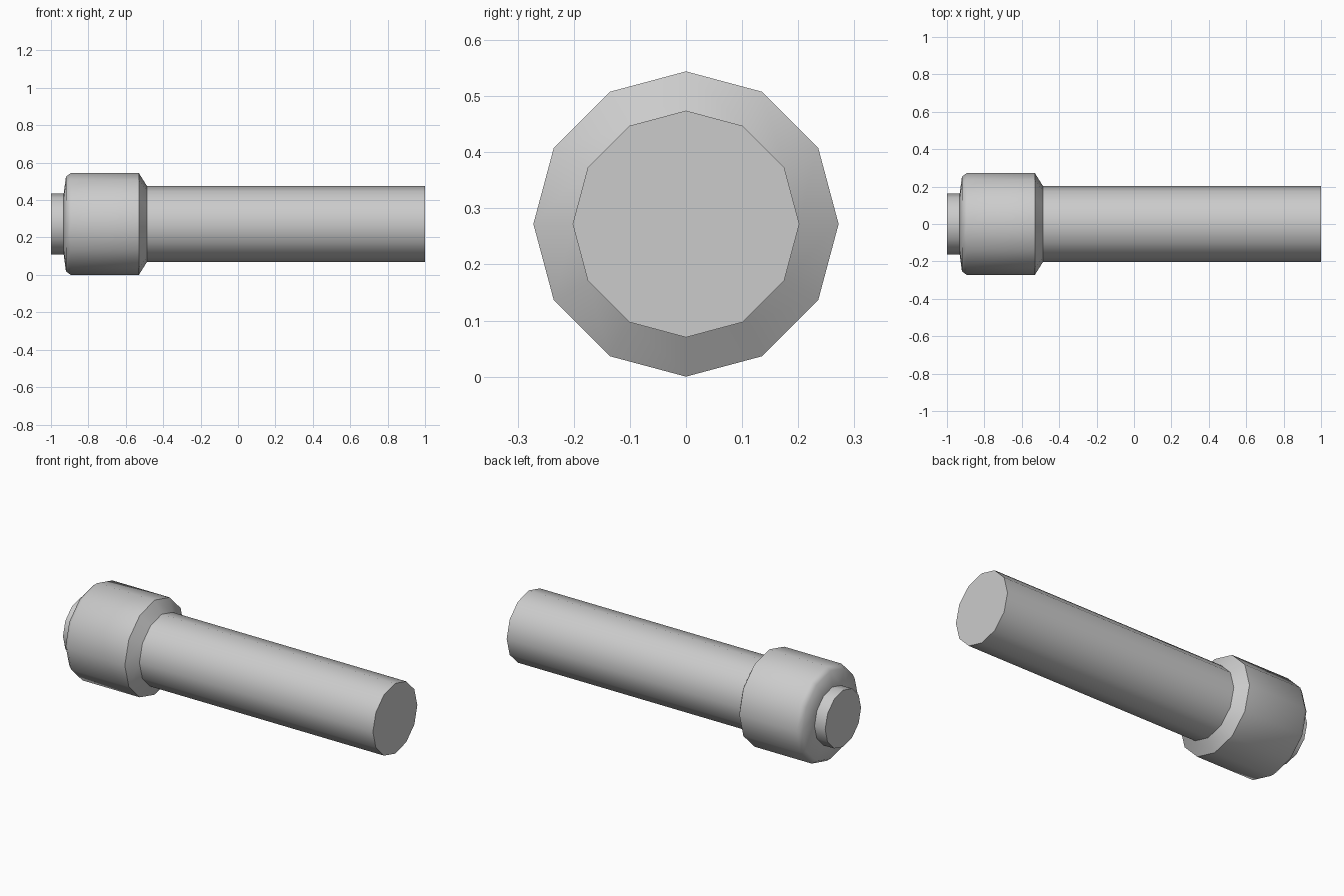
import bpy, bmesh, math

cube = bpy.data.objects.get("Cube")
if cube:
    bpy.data.objects.remove(cube, do_unlink=True)

SIDES = 12
AXIS_Z = 0.272

grey = bpy.data.materials.new("light grey")
grey.use_nodes = True
colour = (0.6, 0.6, 0.6, 1)
grey.diffuse_color = colour
grey.node_tree.nodes["Principled BSDF"].inputs["Base Color"].default_value = colour


def lathe(name, profile, cap_start=False, cap_end=False):
    """Turn (x, radius) points around the long axis."""
    bm = bmesh.new()
    rings = []
    for x, r in profile:
        angles = [2 * math.pi * i / SIDES for i in range(SIDES)]
        rings.append([bm.verts.new((x, r * math.sin(a), AXIS_Z + r * math.cos(a)))
                      for a in angles])
    for a, b in zip(rings, rings[1:]):
        for i in range(SIDES):
            j = (i + 1) % SIDES
            bm.faces.new((a[i], a[j], b[j], b[i]))
    if cap_start:
        bm.faces.new(rings[0][::-1])
    if cap_end:
        bm.faces.new(rings[-1])
    # Wind every face outward from the axis or the ends
    bm.normal_update()
    side = bm.faces[0] if hasattr(bm.faces, "ensure_lookup_table") and not bm.faces.ensure_lookup_table() else None
    bmesh.ops.recalc_face_normals(bm, faces=bm.faces[:])
    bm.normal_update()
    for f in bm.faces:
        c = f.calc_center_median()
        if abs(f.normal.x) < 0.9 and f.normal.y * c.y + f.normal.z * (c.z - AXIS_Z) < 0:
            bmesh.ops.reverse_faces(bm, faces=bm.faces[:])
            break
    mesh = bpy.data.meshes.new(name)
    bm.to_mesh(mesh)
    bm.free()
    mesh.materials.append(grey)
    obj = bpy.data.objects.new(name, mesh)
    bpy.context.collection.objects.link(obj)
    bpy.ops.object.select_all(action="DESELECT")
    obj.select_set(True)
    bpy.context.view_layer.objects.active = obj
    bpy.ops.object.shade_smooth_by_angle(angle=math.radians(53))
    return obj


# Short pin at the end
lathe("end_pin", [(-1.0, 0.163), (-0.932, 0.163)], cap_start=True)

# Thick head with a rounded shoulder and a bevelled step to the shaft
lathe("head", [(-0.932, 0.163), (-0.92, 0.253), (-0.895, 0.272),
               (-0.53, 0.272), (-0.486, 0.202)])

# Long straight shaft
lathe("shaft", [(-0.486, 0.202), (1.0, 0.202)], cap_end=True)
